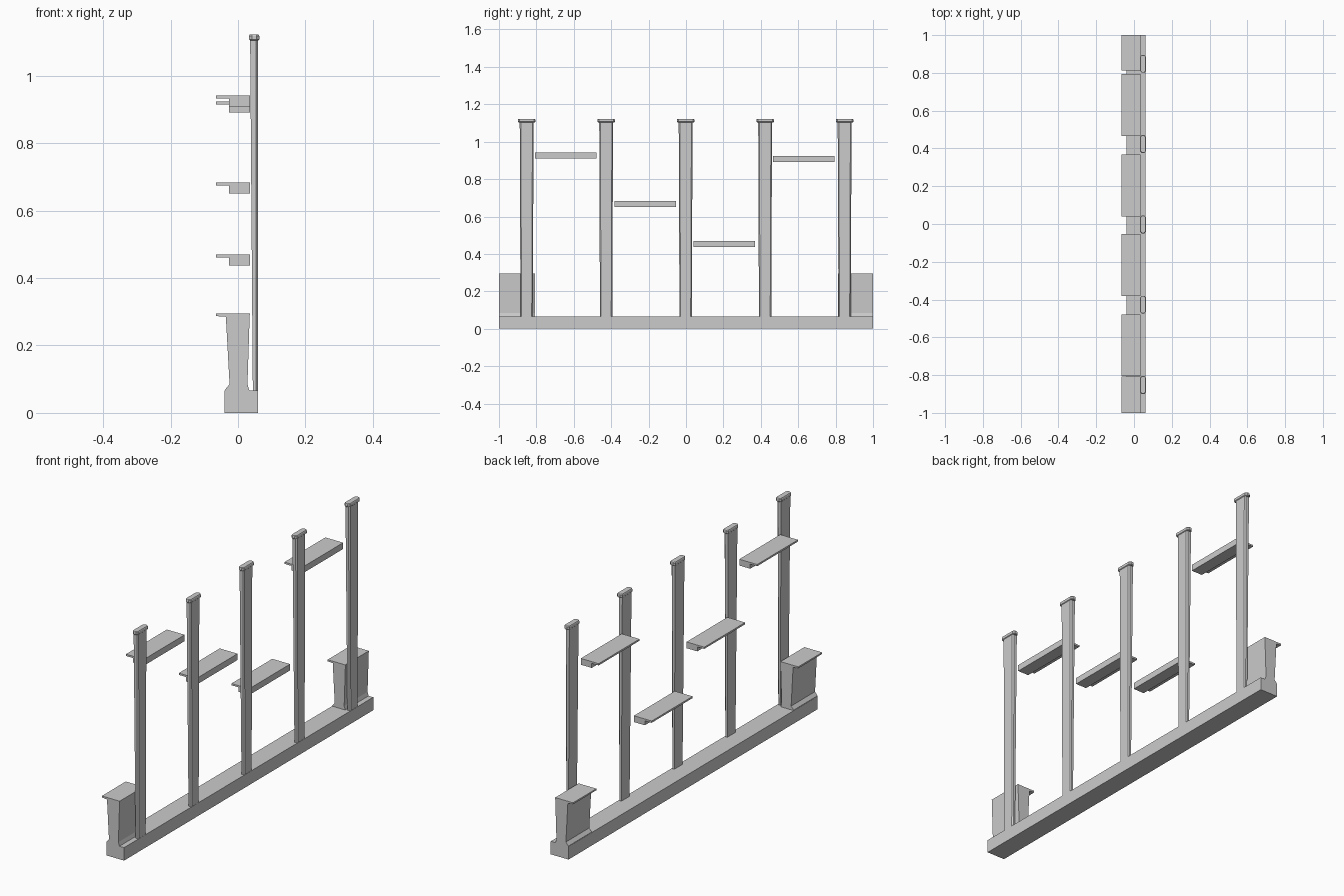
import bpy, bmesh

if "Cube" in bpy.data.objects:
    bpy.data.objects.remove(bpy.data.objects["Cube"])


def finish(name, bm):
    bmesh.ops.recalc_face_normals(bm, faces=bm.faces[:])
    mesh = bpy.data.meshes.new(name)
    bm.to_mesh(mesh)
    bm.free()
    obj = bpy.data.objects.new(name, mesh)
    bpy.context.collection.objects.link(obj)
    return obj


def loft(name, rings):
    """Join matching closed rings and cap both ends."""
    bm = bmesh.new()
    loops = [[bm.verts.new(p) for p in ring] for ring in rings]
    n = len(loops[0])
    for a, b in zip(loops, loops[1:]):
        for i in range(n):
            j = (i + 1) % n
            bm.faces.new((a[i], a[j], b[j], b[i]))
    bm.faces.new(loops[0])
    bm.faces.new(loops[-1])
    return finish(name, bm)


def extrude_y(name, profile, y0, y1, z=0):
    return loft(name, [[(x, y, h + z) for x, h in profile] for y in (y0, y1)])


def post_ring(x0, x1, half, c, y, z):
    """Rectangle with its two outer corners chamfered."""
    return [(x0, y - half, z), (x1 - c, y - half, z), (x1, y - half + c, z),
            (x1, y + half - c, z), (x1 - c, y + half, z), (x0, y + half, z)]


def cap_ring(grow, y, z):
    """Flat octagon with clipped corners."""
    x0, x1, h, c = 0.036 - grow, 0.060 + grow, 0.044 + grow, 0.008
    return [(x0 + c, y - h, z), (x1 - c, y - h, z), (x1, y - h + c, z), (x1, y + h - c, z),
            (x1 - c, y + h, z), (x0 + c, y + h, z), (x0, y + h - c, z), (x0, y - h + c, z)]


# Long bottom rail
extrude_y("base_rail", [(-0.04, 0), (0.06, 0), (0.06, 0.066), (-0.04, 0.066)], -1, 1)

# Tapered posts with flat caps
for i in range(5):
    y = -0.852 + 0.425 * i
    loft(f"post_{i + 1}", [post_ring(0.044, 0.059, 0.033, 0.006, y, 0.06),
                           post_ring(0.036, 0.060, 0.037, 0.006, y, 1.106)])
    loft(f"post_cap_{i + 1}", [cap_ring(0, y, 1.104), cap_ring(0.003, y, 1.107),
                               cap_ring(0.003, y, 1.118), cap_ring(0.001, y, 1.122)])

# Stepped shelves between the posts, given by top height
shelf = [(-0.065, 0), (0.035, 0), (0.035, -0.032), (-0.026, -0.032),
         (-0.026, -0.009), (-0.065, -0.009)]
for i, (y, z) in enumerate([(-0.642, 0.941), (-0.218, 0.683), (0.204, 0.469), (0.630, 0.923)]):
    extrude_y(f"shelf_{i + 1}", shelf, y - 0.164, y + 0.164, z)

# Tapered end pedestals with overhanging top and flared foot
pedestal = [(-0.039, 0.060), (-0.039, 0.068), (-0.025, 0.085), (-0.036, 0.285), (-0.065, 0.287),
            (-0.065, 0.295), (0.035, 0.295), (0.034, 0.27), (0.028, 0.085), (0.034, 0.066), (0.034, 0.060)]
extrude_y("end_pedestal_front", pedestal, -1, -0.808)
extrude_y("end_pedestal_back", pedestal, 0.812, 1)
